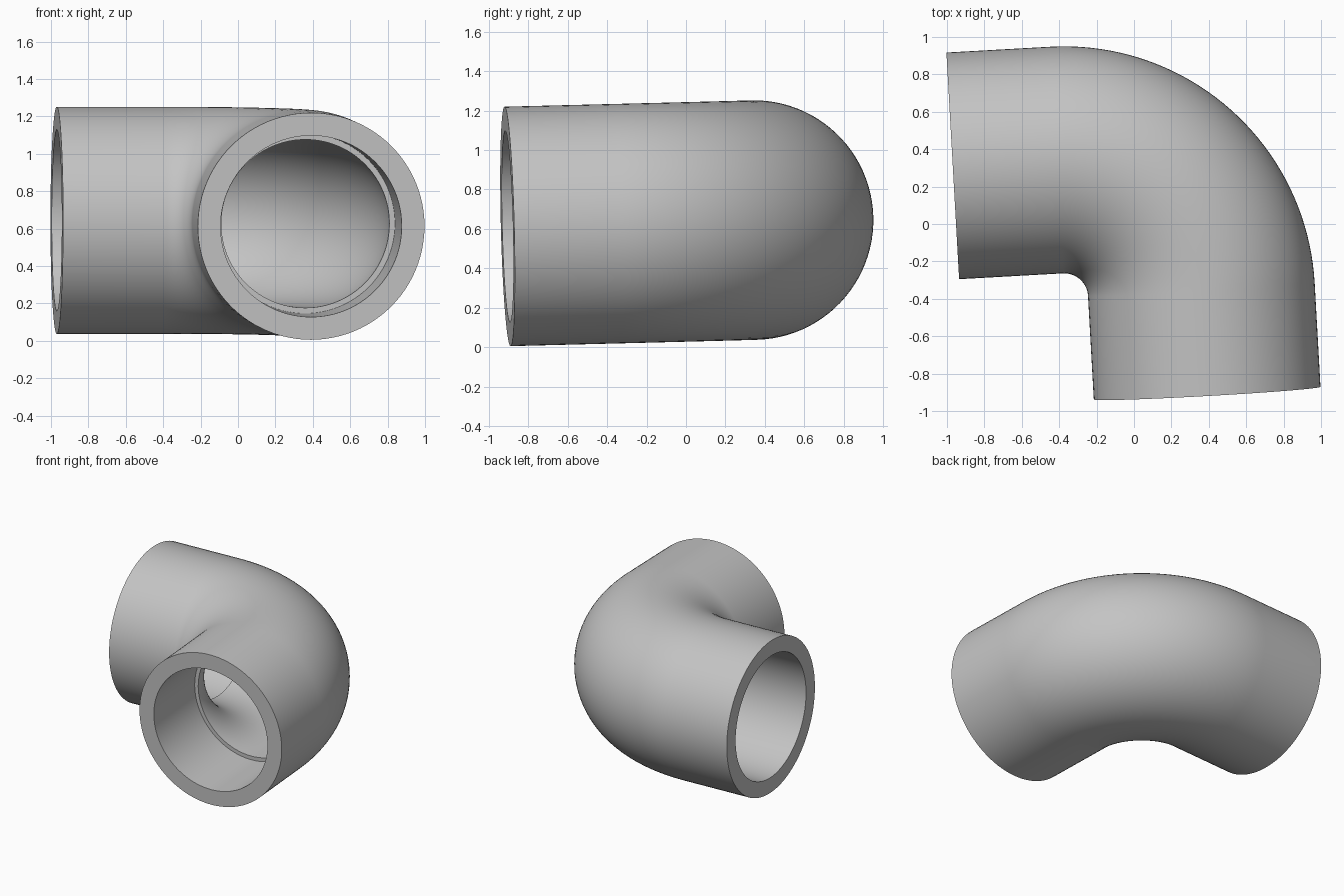
import bpy, bmesh, math
from mathutils import Matrix, Vector

cube = bpy.data.objects.get("Cube")
if cube:
    bpy.data.objects.remove(cube, do_unlink=True)

SIDES = 96
ARC_STEPS = 40
LEG = 1.29          # end of each leg to the corner of the two axes
BEND = 0.735        # radius of the bend's centre line
OUTER, SOCKET, BORE = 0.607, 0.485, 0.45
STRAIGHT = LEG - BEND


def station(s):
    """Centre point and sideways direction of the centre line at distance s."""
    arc = BEND * math.pi / 2
    if s <= STRAIGHT:
        return Vector((s - LEG, 0, 0)), Vector((0, 1, 0))
    if s >= STRAIGHT + arc:
        return Vector((0, -BEND - (s - STRAIGHT - arc), 0)), Vector((1, 0, 0))
    a = (s - STRAIGHT) / BEND
    side = Vector((math.sin(a), math.cos(a), 0))
    return Vector((-BEND, -BEND, 0)) + side * BEND, side


def ring(bm, s, radius):
    centre, side = station(s)
    verts = []
    for i in range(SIDES):
        a = 2 * math.pi * i / SIDES
        verts.append(bm.verts.new(centre + side * radius * math.cos(a)
                                  + Vector((0, 0, radius * math.sin(a)))))
    return verts


# Stations along the bend, then the closed wall profile: outside, socket, bore, socket
total = 2 * STRAIGHT + BEND * math.pi / 2
bend = [STRAIGHT + BEND * math.pi / 2 * k / ARC_STEPS for k in range(ARC_STEPS + 1)]
profile = [(0, OUTER)] + [(s, OUTER) for s in bend] + [(total, OUTER)]
profile += [(total, SOCKET), (bend[-1], SOCKET - 0.005)]
profile += [(s, BORE) for s in reversed(bend)]
profile += [(bend[0], SOCKET - 0.005), (0, SOCKET)]

bm = bmesh.new()
rings = [ring(bm, s, r) for s, r in profile]
for a, b in zip(rings, rings[1:] + rings[:1]):
    for i in range(SIDES):
        j = (i + 1) % SIDES
        bm.faces.new((a[i], a[j], b[j], b[i]))
bmesh.ops.recalc_face_normals(bm, faces=bm.faces)

# Slight tilt of the whole fitting, from the directions of its two legs
x_axis = Vector((1, 0.056, 0)).normalized()
y_axis = Vector((-0.056, 1, 0.025)).normalized()
z_axis = x_axis.cross(y_axis).normalized()
y_axis = z_axis.cross(x_axis)
frame = Matrix((x_axis, y_axis, z_axis)).transposed().to_4x4()
bm.transform(Matrix.Translation((0.319, 0.383, 0.645)) @ frame)

mesh = bpy.data.meshes.new("pipe_elbow")
bm.to_mesh(mesh)
bm.free()
elbow = bpy.data.objects.new("pipe_elbow", mesh)
bpy.context.collection.objects.link(elbow)

# Plain grey plastic
grey = bpy.data.materials.new("grey")
grey.use_nodes = True
colour = (0.55, 0.55, 0.55, 1)
grey.diffuse_color = colour
grey.node_tree.nodes["Principled BSDF"].inputs["Base Color"].default_value = colour
mesh.materials.append(grey)

bpy.ops.object.select_all(action="DESELECT")
elbow.select_set(True)
bpy.context.view_layer.objects.active = elbow
bpy.ops.object.shade_smooth_by_angle(angle=math.radians(35))
